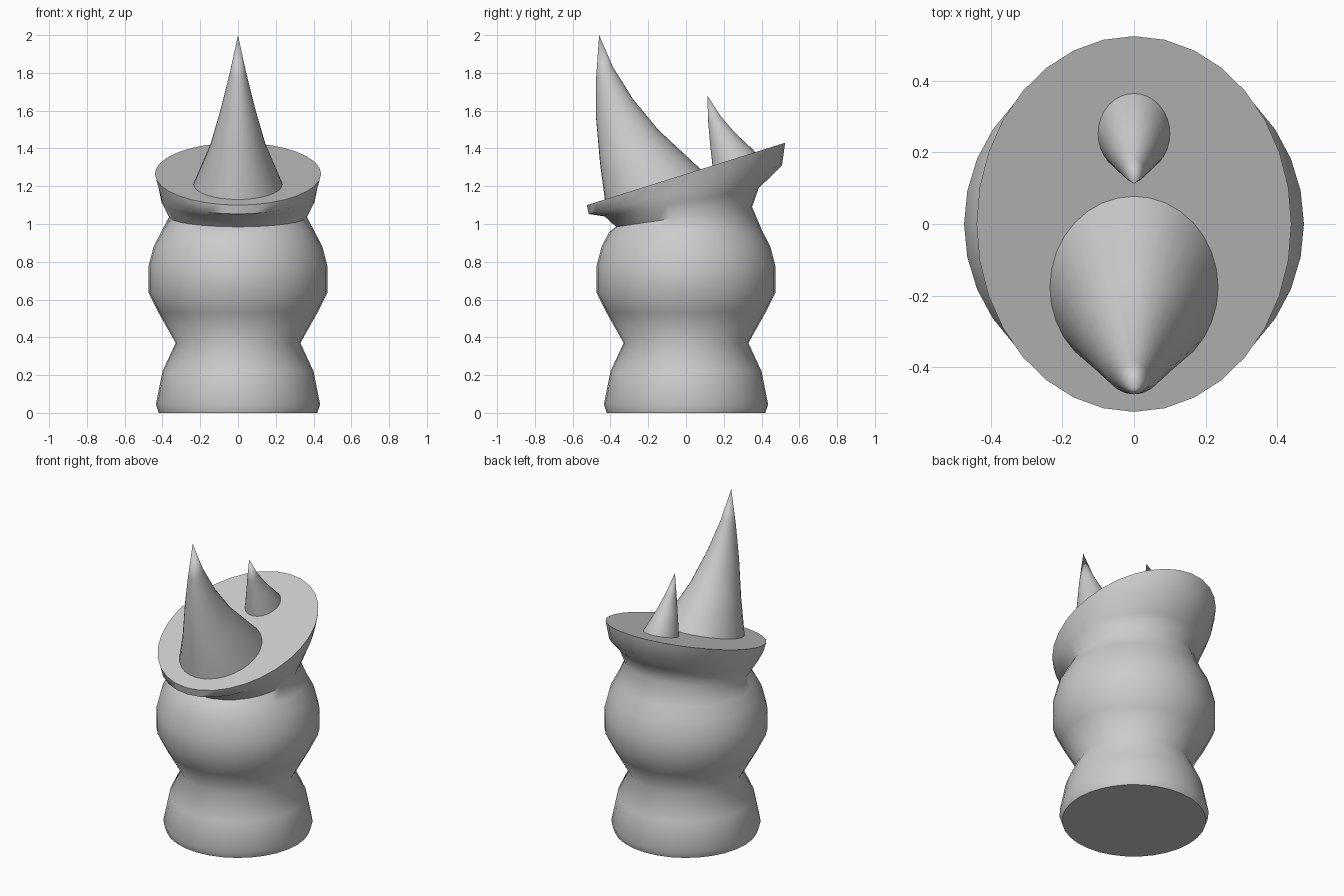
import bpy, bmesh
from math import sin, cos, pi, radians

if "Cube" in bpy.data.objects:
    bpy.data.objects.remove(bpy.data.objects["Cube"])


def loft(name, rings, sides, tip=None):
    """Skin tilted elliptical rings: (half width, front y, front z, back y, back z)."""
    bm = bmesh.new()
    loops = []
    for rx, y0, z0, y1, z1 in rings:
        loop = []
        for i in range(sides):
            a = 2 * pi * i / sides
            t = 0.5 + 0.5 * sin(a)
            loop.append(bm.verts.new((rx * cos(a), y0 + (y1 - y0) * t, z0 + (z1 - z0) * t)))
        loops.append(loop)
    for a, b in zip(loops, loops[1:]):
        for i in range(sides):
            j = (i + 1) % sides
            bm.faces.new((a[i], a[j], b[j], b[i]))
    bm.faces.new(loops[0][::-1])
    if tip:
        top = bm.verts.new(tip)
        for i in range(sides):
            bm.faces.new((loops[-1][i], loops[-1][(i + 1) % sides], top))
    else:
        bm.faces.new(loops[-1])
    bmesh.ops.recalc_face_normals(bm, faces=bm.faces)
    me = bpy.data.meshes.new(name)
    bm.to_mesh(me)
    bm.free()
    ob = bpy.data.objects.new(name, me)
    bpy.context.collection.objects.link(ob)
    bpy.ops.object.select_all(action='DESELECT')
    ob.select_set(True)
    bpy.context.view_layer.objects.active = ob
    bpy.ops.object.shade_smooth_by_angle(angle=radians(60))
    return ob


# Turned body: level rings, then a neck and flared rim that tilt forward
profile = [(0.42, 0), (0.435, 0.045), (0.40, 0.22), (0.33, 0.37), (0.42, 0.53),
           (0.475, 0.64), (0.475, 0.77), (0.447, 0.88), (0.405, 0.96)]
body = [(r, -r, z, r, z) for r, z in profile]
body += [(0.365, -0.37, 0.985, 0.35, 1.09),
         (0.405, -0.43, 1.04, 0.385, 1.19),
         (0.418, -0.515, 1.053, 0.508, 1.31),
         (0.44, -0.525, 1.10, 0.525, 1.43)]
loft("body", body, 32)

# Large front horn, curving forward
loft("large_horn", [(0.24, -0.425, 1.09, 0.10, 1.26),
                    (0.235, -0.43, 1.13, 0.077, 1.29),
                    (0.147, -0.455, 1.32, -0.148, 1.50),
                    (0.09, -0.476, 1.56, -0.28, 1.66),
                    (0.043, -0.476, 1.77, -0.386, 1.83)], 32, (0, -0.46, 2.0))

# Small back horn
loft("small_horn", [(0.104, 0.143, 1.28, 0.375, 1.35),
                    (0.10, 0.14, 1.31, 0.363, 1.385),
                    (0.062, 0.128, 1.42, 0.257, 1.485),
                    (0.03, 0.117, 1.545, 0.18, 1.575)], 32, (0, 0.113, 1.68))
